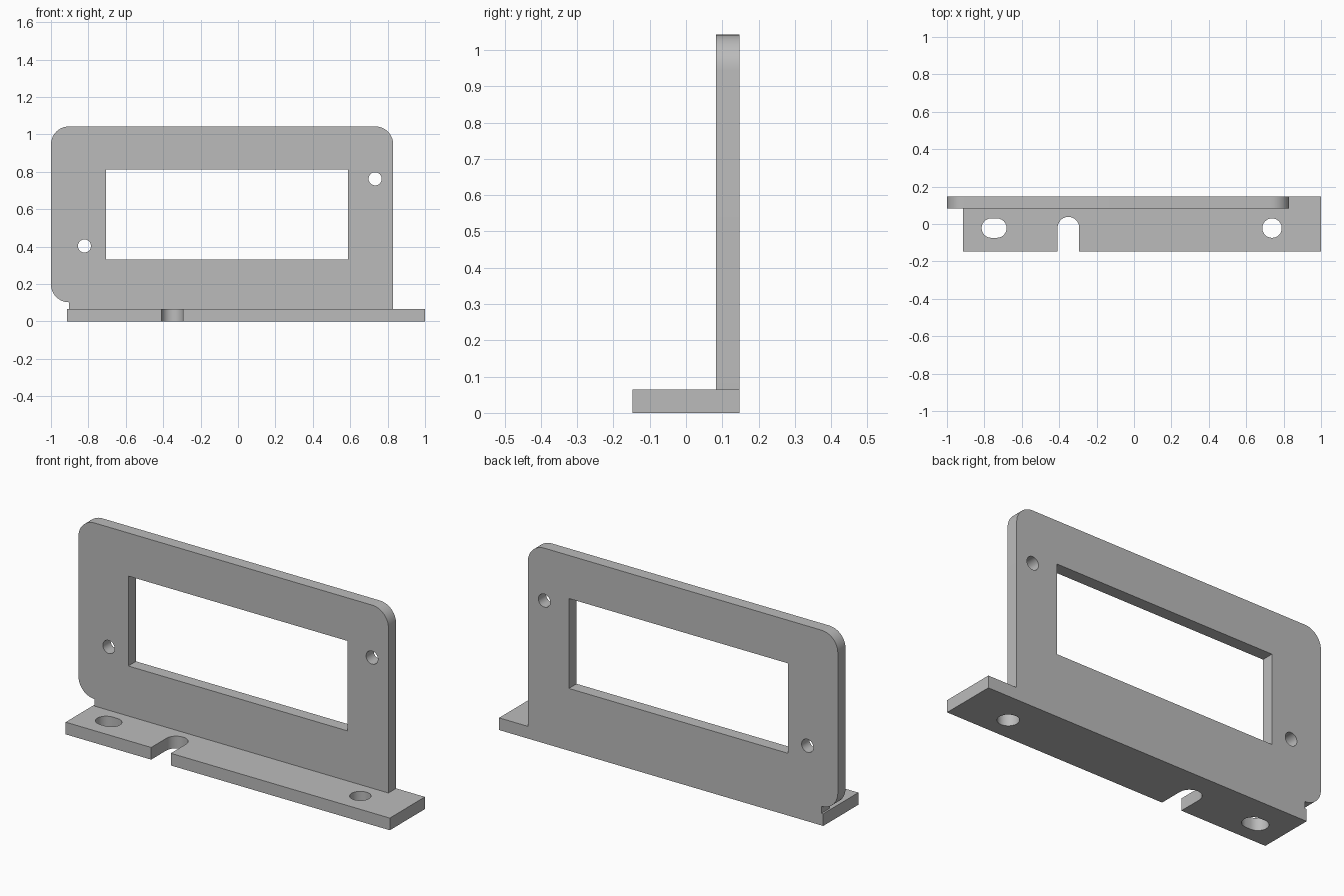
import bpy
import bmesh
from math import sin, cos, radians
from mathutils import Matrix

default = bpy.data.objects.get("Cube")
if default:
    bpy.data.objects.remove(default)

grey = bpy.data.materials.new("plain grey")
grey.use_nodes = True
colour = (0.5, 0.5, 0.5, 1)
grey.diffuse_color = colour
grey.node_tree.nodes["Principled BSDF"].inputs["Base Color"].default_value = colour


def arc(cx, cy, r, start, end, steps=12):
    """Points along an arc, angles in degrees."""
    angles = [radians(start + (end - start) * i / steps) for i in range(steps + 1)]
    return [(cx + r * cos(a), cy + r * sin(a)) for a in angles]


def circle(cx, cy, r):
    return arc(cx, cy, r, 0, 360, 32)[:-1]


def slab(name, loops, thickness, matrix):
    """Fill an outline with holes, thicken it along +z, then place it."""
    bm = bmesh.new()
    edges = []
    for loop in loops:
        verts = [bm.verts.new((x, y, 0)) for x, y in loop]
        edges += [bm.edges.new((verts[i - 1], verts[i])) for i in range(len(verts))]
    bmesh.ops.triangle_fill(bm, edges=edges, use_beauty=True, normal=(0, 0, 1))
    result = bmesh.ops.extrude_face_region(bm, geom=bm.faces[:], use_keep_orig=True)
    top = [g for g in result["geom"] if isinstance(g, bmesh.types.BMVert)]
    bmesh.ops.translate(bm, verts=top, vec=(0, 0, thickness))
    bmesh.ops.recalc_face_normals(bm, faces=bm.faces[:])
    bm.transform(matrix)
    mesh = bpy.data.meshes.new(name)
    bm.to_mesh(mesh)
    bm.free()
    mesh.materials.append(grey)
    obj = bpy.data.objects.new(name, mesh)
    bpy.context.collection.objects.link(obj)
    bpy.ops.object.select_all(action="DESELECT")
    obj.select_set(True)
    bpy.context.view_layer.objects.active = obj
    bpy.ops.object.shade_smooth_by_angle(angle=radians(30))
    return obj


DEPTH = 0.148      # half depth of the base
THICK = 0.065      # thickness of both plates
HOLE_Y = -0.022

# Base with an open slot in its front edge, a long hole and a round hole
slot = arc(-0.351, -0.02, 0.058, 180, 0)
base = [(-0.914, -DEPTH), (-0.409, -DEPTH)] + slot + [
    (-0.293, -DEPTH), (1, -DEPTH), (1, DEPTH), (-0.914, DEPTH)]
long_hole = arc(-0.733, HOLE_Y, 0.052, -90, 90) + arc(-0.763, HOLE_Y, 0.052, 90, 270)
slab("mounting_base", [base, long_hole, circle(0.738, HOLE_Y, 0.052)],
     THICK, Matrix())

# Upright plate with rounded corners, a window and two screw holes
R = 0.096
upright = [(-0.904, THICK), (0.83, THICK)]
upright += arc(0.83 - R, 1.042 - R, R, 0, 90)
upright += arc(-1 + R, 1.042 - R, R, 90, 180)
upright += arc(-1 + R, 0.102 + R, R, 180, 270)
window = [(-0.706, 0.332), (0.588, 0.332), (0.588, 0.812), (-0.706, 0.812)]
stand_up = Matrix.Translation((0, DEPTH, 0)) @ Matrix.Rotation(radians(90), 4, "X")
slab("upright_plate", [upright, window, circle(0.733, 0.762, 0.035),
                       circle(-0.821, 0.403, 0.035)], THICK, stand_up)
